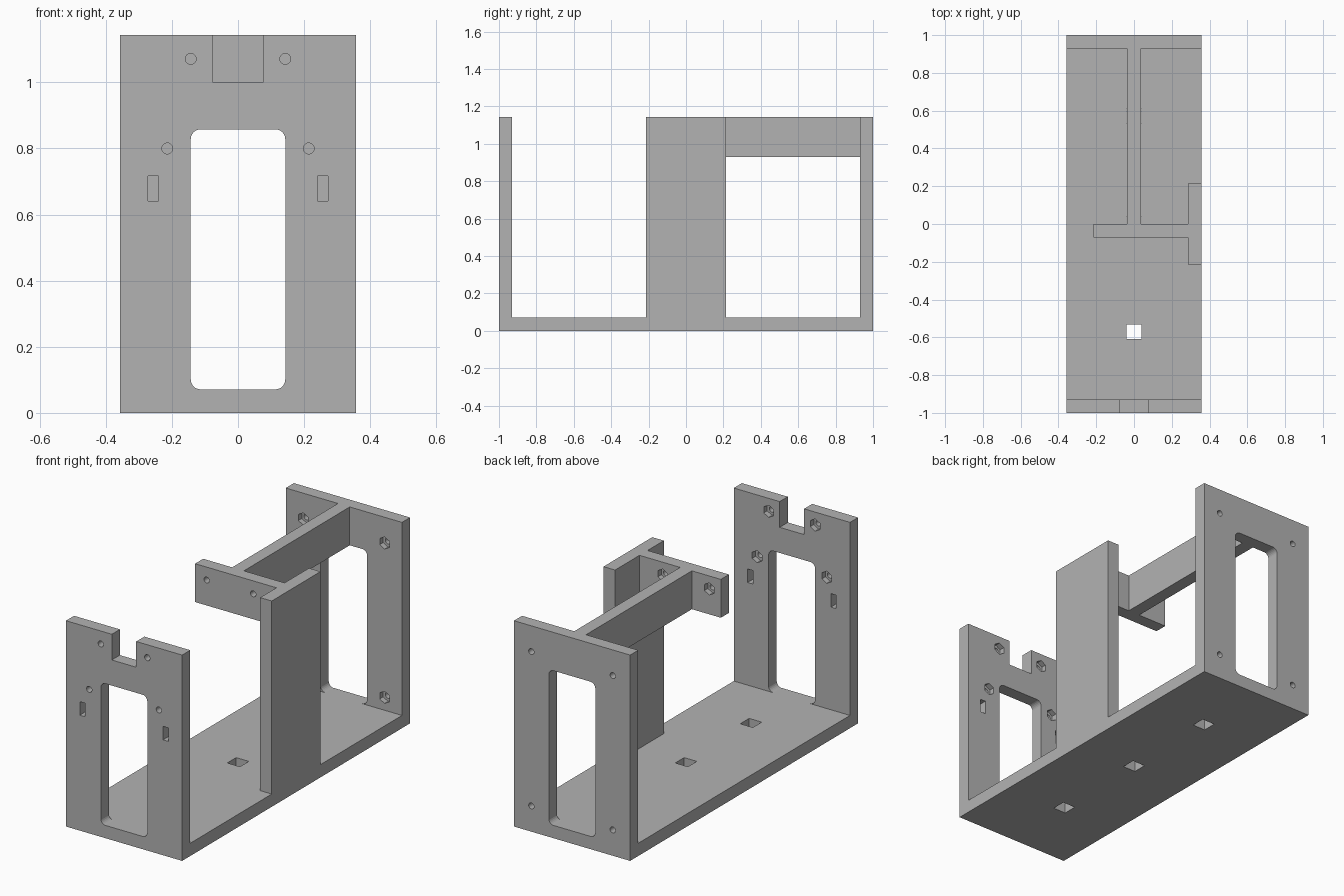
import bpy, bmesh, math
from mathutils import Matrix, Vector

if "Cube" in bpy.data.objects:
    bpy.data.objects.remove(bpy.data.objects["Cube"])

grey = bpy.data.materials.new("plain grey")
grey.use_nodes = True
colour = (0.45, 0.45, 0.45, 1)
grey.diffuse_color = colour
grey.node_tree.nodes["Principled BSDF"].inputs["Base Color"].default_value = colour

W, H, T = 0.357, 1.143, 0.071      # half width, height, wall thickness
FRONT, BACK = -1 + T, 1 - T        # inner faces of the end plates
BEAM_Z = 0.93                      # underside of the upper beams


def add_object(name, bm):
    mesh = bpy.data.meshes.new(name)
    bm.to_mesh(mesh)
    bm.free()
    obj = bpy.data.objects.new(name, mesh)
    mesh.materials.append(grey)
    bpy.context.collection.objects.link(obj)
    return obj


def box(name, x, y, z, radius=0):
    """Box from (min, max) ranges; radius rounds the edges running along y."""
    bm = bmesh.new()
    lo, hi = Vector((x[0], y[0], z[0])), Vector((x[1], y[1], z[1]))
    bmesh.ops.create_cube(bm, size=1, matrix=Matrix.Translation((lo + hi) / 2)
                          @ Matrix.Diagonal((*(hi - lo), 1)))
    if radius:
        edges = [e for e in bm.edges
                 if abs(e.verts[0].co.y - e.verts[1].co.y) > 1e-4]
        bmesh.ops.bevel(bm, geom=edges, offset=radius, segments=6,
                        profile=0.5, affect='EDGES')
    return add_object(name, bm)


def drill(x, y, z, radius, sides):
    """Round or hexagonal cutter running along y over the (min, max) range y."""
    bm = bmesh.new()
    turn = Matrix.Rotation(math.pi / 2, 4, 'X')
    bmesh.ops.create_cone(bm, cap_ends=True, segments=sides, radius1=radius,
                          radius2=radius, depth=y[1] - y[0],
                          matrix=Matrix.Translation((x, sum(y) / 2, z)) @ turn)
    return add_object("cutter", bm)


def bolt_holes(points, y, nut_y):
    """Through holes with a hexagonal nut pocket on the side given by nut_y."""
    cutters = []
    for x, z in points:
        for side in (-1, 1):
            cutters.append(drill(side * x, (y[0] - 0.02, y[1] + 0.02), z, 0.0165, 24))
            cutters.append(drill(side * x, nut_y, z, 0.034, 6))
    return cutters


def cut(obj, cutters):
    for c in cutters:
        c.hide_render = True
        mod = obj.modifiers.new("cut", 'BOOLEAN')
        mod.operation, mod.solver, mod.object = 'DIFFERENCE', 'EXACT', c
    graph = bpy.context.evaluated_depsgraph_get()
    mesh = bpy.data.meshes.new_from_object(obj.evaluated_get(graph))
    obj.modifiers.clear()
    obj.data = mesh
    for c in cutters:
        bpy.data.objects.remove(c)


# Base with three square openings
base = box("base", (-W, W), (FRONT, BACK), (0, T))
cut(base, [box("cutter", (-0.039, 0.039), (y - 0.039, y + 0.039), (-0.1, 0.2))
           for y in (-0.57, 0, 0.57)])

# Front plate: window, top notch, slots and bolt holes
front_y = (-1, FRONT)
through = (-1.1, FRONT + 0.1)
front_plate = box("front_plate", (-W, W), front_y, (0, H))
cutters = [box("cutter", (-0.143, 0.143), through, (T, 0.858), 0.03),
           box("cutter", (-0.075, 0.075), through, (1.0, H + 0.1))]
for side in (-1, 1):
    xs = sorted((side * 0.24, side * 0.272))
    cutters.append(box("cutter", xs, through, (0.641, 0.716)))
cutters += bolt_holes([(0.143, 1.071), (0.214, 0.8)], front_y,
                      (FRONT - 0.03, FRONT + 0.02))
cut(front_plate, cutters)

# Back plate: taller window and four corner bolt holes
back_y = (BACK, 1)
back_plate = box("back_plate", (-W, W), back_y, (0, H))
cutters = [box("cutter", (-0.143, 0.143), (BACK - 0.1, 1.1), (T, BEAM_Z), 0.03)]
cutters += bolt_holes([(0.25, 1.0), (0.25, 0.143)], back_y,
                      (BACK - 0.02, BACK + 0.03))
cut(back_plate, cutters)

# Side column, cross bar and long upper beam
box("side_column", (0.286, W), (-0.214, 0.214), (T, H))
bar_y = (-T, 0)
cross_bar = box("cross_bar", (-0.214, 0.286), bar_y, (BEAM_Z, H))
cut(cross_bar, bolt_holes([(0.143, 1.071)], bar_y, (-0.03, 0.02)))
box("upper_beam", (-0.036, 0.036), (0, BACK), (BEAM_Z, H))
